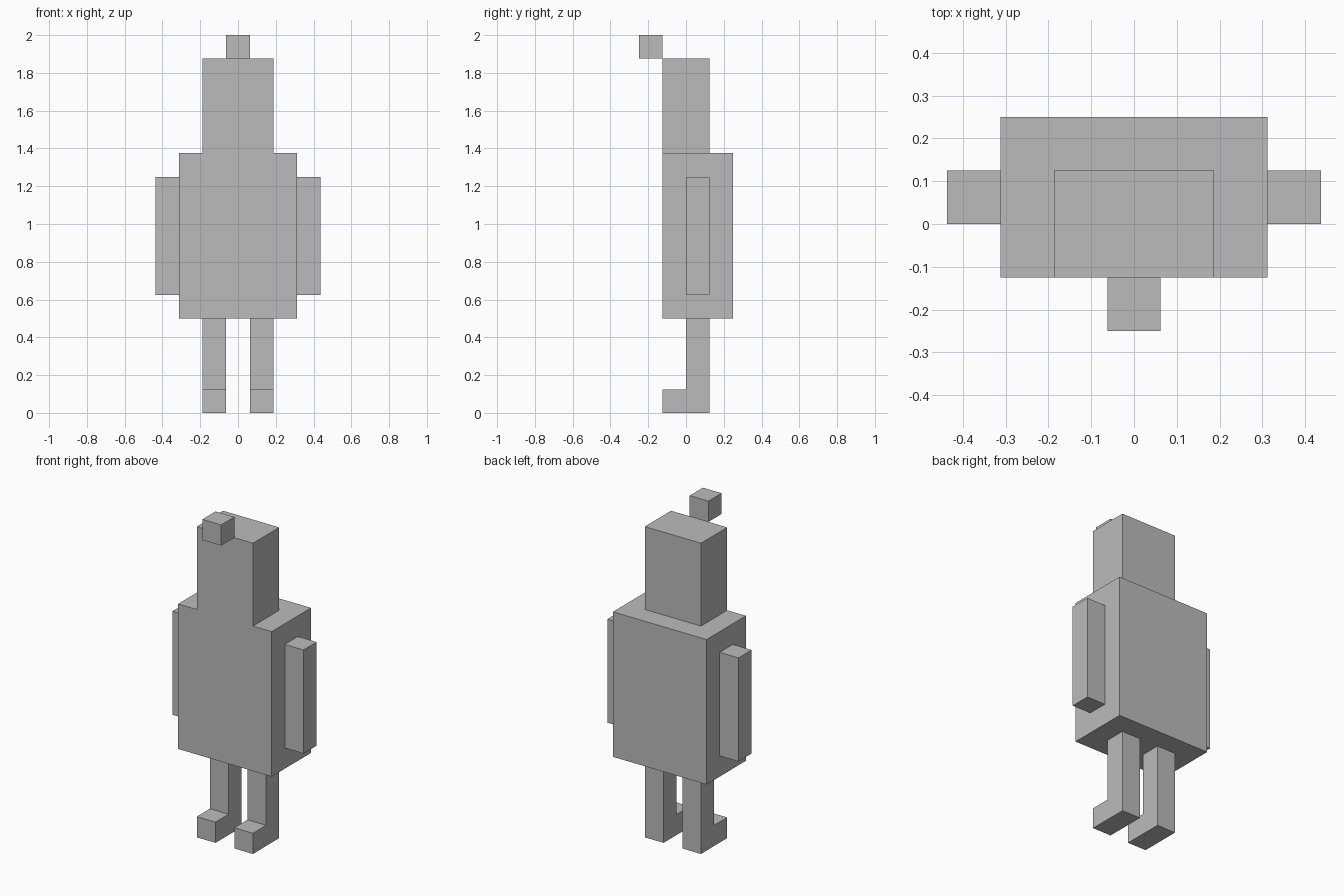
import bpy
import bmesh

default = bpy.data.objects.get("Cube")
if default:
    bpy.data.objects.remove(default, do_unlink=True)

U = 0.0625  # block grid step

grey = bpy.data.materials.new("plain grey")
grey.use_nodes = True
colour = (0.5, 0.5, 0.5, 1.0)
grey.diffuse_color = colour
grey.node_tree.nodes["Principled BSDF"].inputs["Base Color"].default_value = colour


def prism(name, profile, x0, x1):
    """Extrude a side profile of (y, z) grid points from x0 to x1."""
    bm = bmesh.new()
    face = bm.faces.new([bm.verts.new((x0 * U, y * U, z * U)) for y, z in profile])
    grown = bmesh.ops.extrude_face_region(bm, geom=[face])["geom"]
    verts = [v for v in grown if isinstance(v, bmesh.types.BMVert)]
    bmesh.ops.translate(bm, verts=verts, vec=((x1 - x0) * U, 0, 0))
    bmesh.ops.recalc_face_normals(bm, faces=bm.faces)
    mesh = bpy.data.meshes.new(name)
    bm.to_mesh(mesh)
    bm.free()
    mesh.materials.append(grey)
    obj = bpy.data.objects.new(name, mesh)
    bpy.context.collection.objects.link(obj)
    return obj


def box(name, x, y, z):
    return prism(name, [(y[0], z[0]), (y[1], z[0]), (y[1], z[1]), (y[0], z[1])], *x)


# Body, head and the small block at the front edge of the head
box("body", (-5, 5), (-2, 4), (8, 22))
box("head", (-3, 3), (-2, 2), (22, 30))
box("crest", (-1, 1), (-4, -2), (30, 32))

# Arms and L-shaped legs with feet, on both sides
leg_profile = [(-2, 0), (2, 0), (2, 8), (0, 8), (0, 2), (-2, 2)]
for side, s in (("left", 1), ("right", -1)):
    box(side + "_arm", sorted((5 * s, 7 * s)), (0, 2), (10, 20))
    prism(side + "_leg", leg_profile, *sorted((s, 3 * s)))
